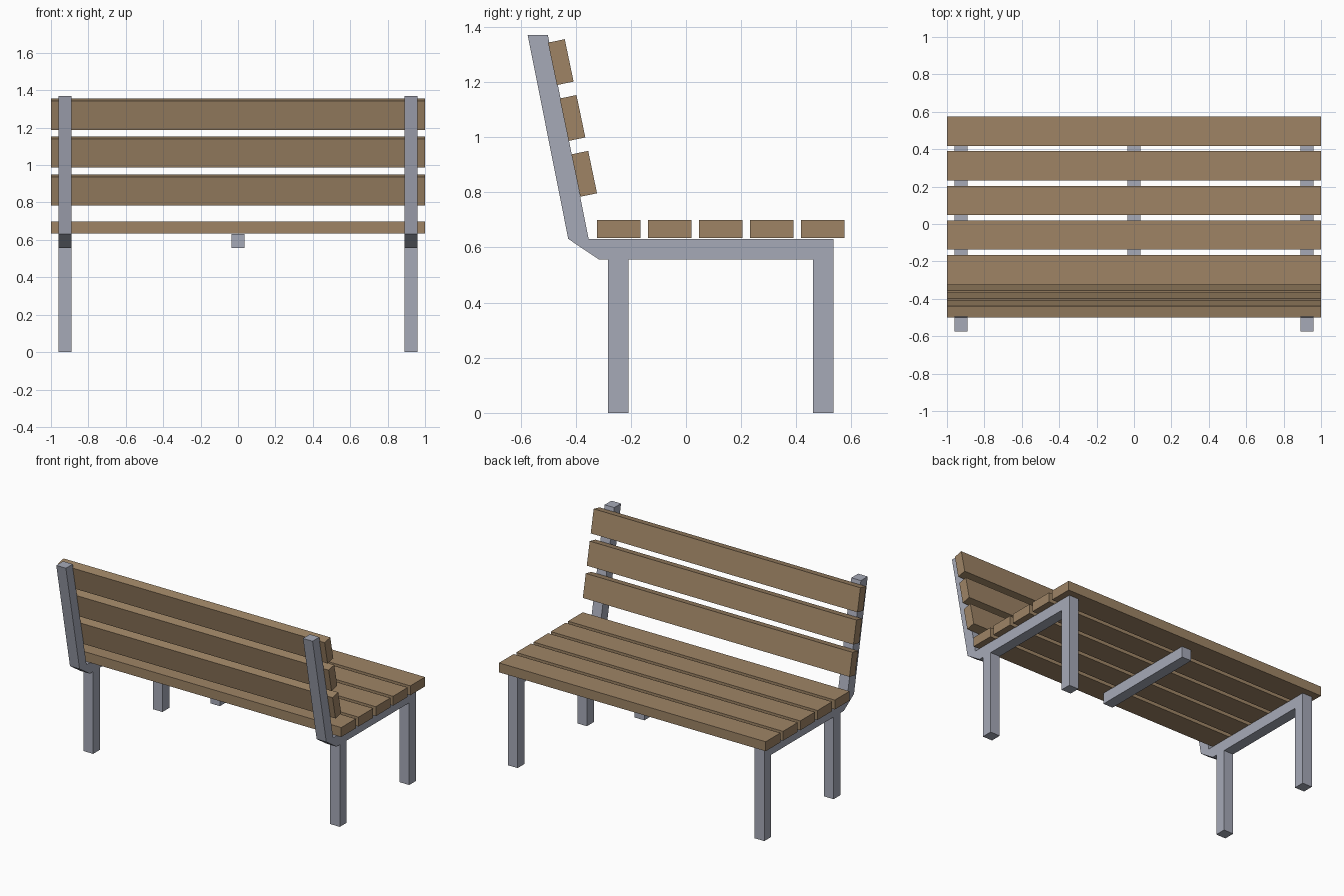
import bpy, bmesh, math
from mathutils import Matrix

if "Cube" in bpy.data.objects:
    bpy.data.objects.remove(bpy.data.objects["Cube"])


def material(name, color):
    mat = bpy.data.materials.new(name)
    mat.diffuse_color = (*color, 1)
    mat.use_nodes = True
    mat.node_tree.nodes["Principled BSDF"].inputs["Base Color"].default_value = mat.diffuse_color
    return mat


wood = material("wood", (0.342, 0.231, 0.131))
metal = material("metal", (0.383, 0.401, 0.477))


def finish(name, bm, mat):
    bmesh.ops.recalc_face_normals(bm, faces=bm.faces)
    mesh = bpy.data.meshes.new(name)
    bm.to_mesh(mesh)
    bm.free()
    mesh.materials.append(mat)
    obj = bpy.data.objects.new(name, mesh)
    bpy.context.collection.objects.link(obj)
    return obj


def box(name, size, loc, mat, tilt=0):
    bm = bmesh.new()
    bmesh.ops.create_cube(bm, size=1, matrix=Matrix.Diagonal((*size, 1)))
    obj = finish(name, bm, mat)
    obj.location = loc
    obj.rotation_euler.x = tilt
    return obj


def extrude_profile(name, points, x, width, mat):
    bm = bmesh.new()
    face = bm.faces.new([bm.verts.new((x - width / 2, y, z)) for y, z in points])
    ext = bmesh.ops.extrude_face_region(bm, geom=[face])
    verts = [g for g in ext["geom"] if isinstance(g, bmesh.types.BMVert)]
    bmesh.ops.translate(bm, verts=verts, vec=(width, 0, 0))
    return finish(name, bm, mat)


# Side frames: legs, seat rail and leaning back post in one profile (y, z)
frame = [(-0.574, 1.37), (-0.501, 1.37), (-0.353, 0.631), (0.534, 0.631),
         (0.534, 0), (0.461, 0), (0.461, 0.557), (-0.209, 0.557), (-0.209, 0),
         (-0.282, 0), (-0.282, 0.557), (-0.317, 0.557), (-0.427, 0.631)]
for side, x in (("left", -0.925), ("right", 0.925)):
    extrude_profile(side + "_frame", frame, x, 0.072, metal)

# Centre rail under the seat, ending at the middle of the legs
box("centre_rail", (0.072, 0.743, 0.074), (0, 0.126, 0.594), metal)

# Seat slats
for i in range(5):
    box(f"seat_slat_{i + 1}", (2, 0.157, 0.064),
        (0, -0.244 + 0.185 * i, 0.667), wood)

# Tilted backrest slats
for i in range(3):
    box(f"back_slat_{i + 1}", (2, 0.062, 0.157),
        (0, -0.369 - 0.0425 * i, 0.867 + 0.2025 * i), wood, math.radians(11.8))
